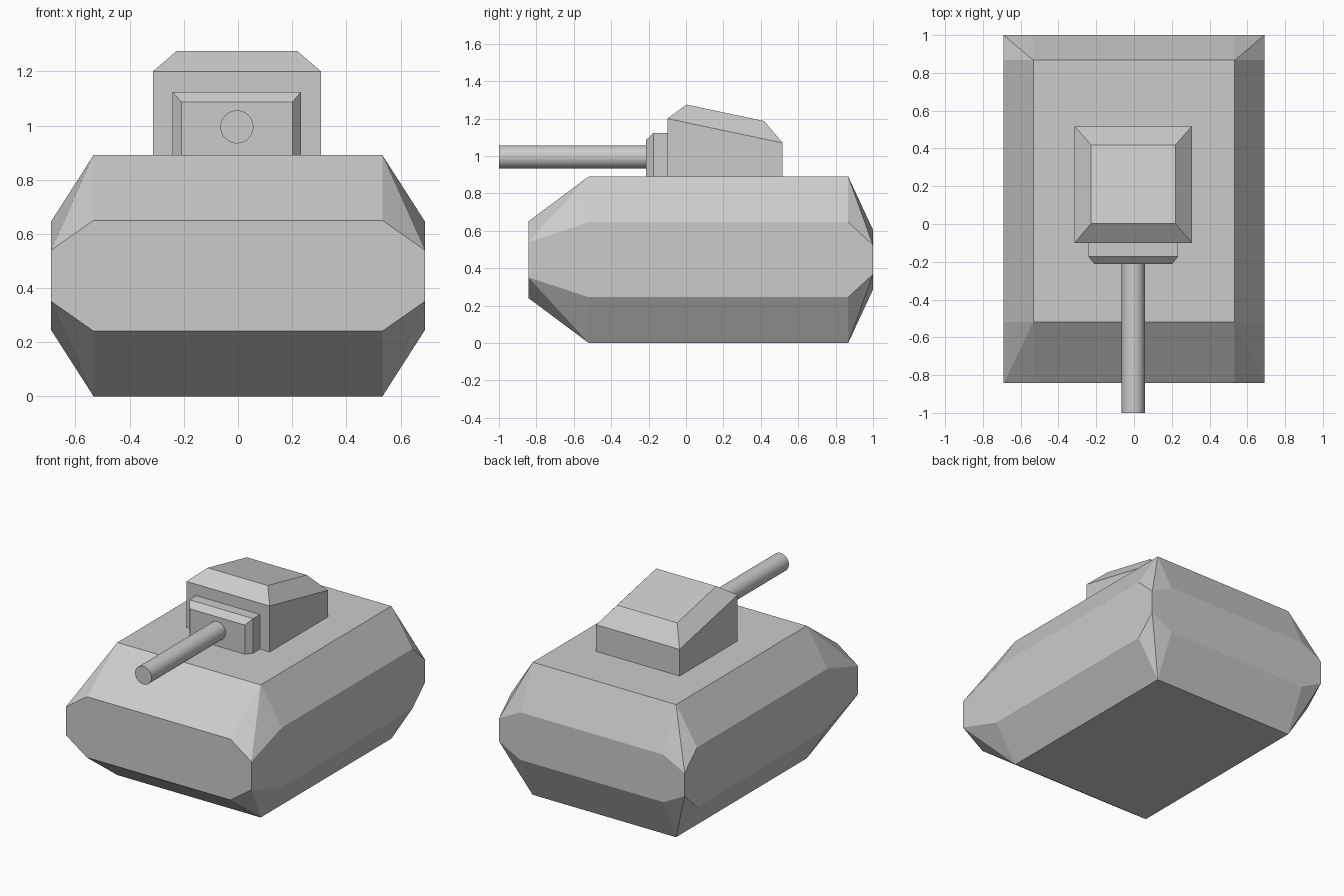
import bpy, bmesh, math

if "Cube" in bpy.data.objects:
    bpy.data.objects.remove(bpy.data.objects["Cube"])

CX = -0.004  # slight sideways offset of the upper parts


def hull_object(name, points):
    """Convex flat-faced solid wrapped round a few corner points."""
    bm = bmesh.new()
    for p in points:
        bm.verts.new(p)
    bmesh.ops.convex_hull(bm, input=bm.verts[:])
    bmesh.ops.dissolve_limit(bm, angle_limit=math.radians(1.5),
                             verts=bm.verts[:], edges=bm.edges[:])
    bmesh.ops.recalc_face_normals(bm, faces=bm.faces[:])
    mesh = bpy.data.meshes.new(name)
    bm.to_mesh(mesh)
    bm.free()
    obj = bpy.data.objects.new(name, mesh)
    bpy.context.collection.objects.link(obj)
    return obj


def both_sides(half_points, cx=0.0):
    return [(cx + s * x, y, z) for x, y, z in half_points for s in (-1, 1)]


# Main hull: chamfered block, upper and lower halves mirrored about mid height
mid = 0.4455
upper = [
    (0.533, -0.52, 0.891), (0.533, 0.867, 0.891),   # deck
    (0.533, -0.843, 0.65), (0.69, -0.843, 0.54),    # nose
    (0.69, -0.52, 0.646), (0.69, 0.867, 0.646),     # flank
    (0.533, 1.0, 0.605), (0.69, 1.0, 0.523),        # tail
]
lower = [(x, y, 2 * mid - z) for x, y, z in upper]
hull_object("hull", both_sides(upper + lower))

# Turret with sloping roof
hull_object("turret", both_sides([
    (0.31, -0.10, 0.885), (0.31, 0.517, 0.885),
    (0.31, -0.10, 1.20), (0.31, 0.517, 1.07),
    (0.223, 0.003, 1.275), (0.223, 0.418, 1.187),
], CX))

# Gun mantlet with bevelled front
hull_object("gun_mantlet", both_sides([
    (0.237, -0.09, 0.885), (0.237, -0.09, 1.124),
    (0.237, -0.173, 0.885), (0.237, -0.173, 1.124),
    (0.205, -0.213, 0.885), (0.205, -0.213, 1.087),
], CX))

# Gun barrel
bpy.ops.mesh.primitive_cylinder_add(vertices=32, radius=0.061, depth=0.8,
                                    location=(CX, -0.6, 0.995),
                                    rotation=(math.pi / 2, 0, 0))
barrel = bpy.context.object
barrel.name = "gun_barrel"
bpy.ops.object.shade_smooth_by_angle(angle=math.radians(30))
